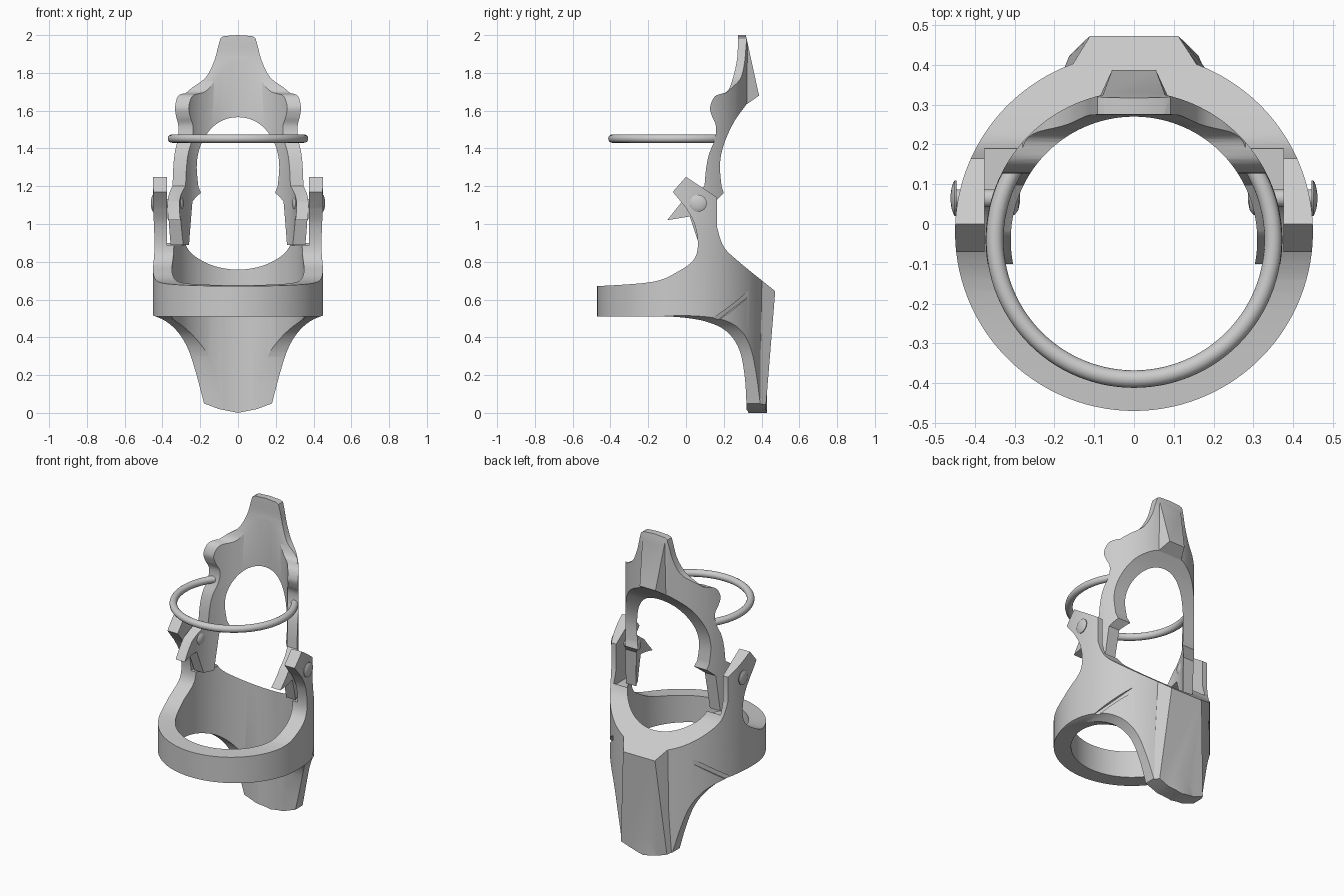
import bpy, bmesh, math
from mathutils import Matrix, Vector

if "Cube" in bpy.data.objects:
    bpy.data.objects.remove(bpy.data.objects["Cube"])


def smooth(pts, n=6):
    """Catmull-Rom curve through 2D points."""
    p = [pts[0]] + pts + [pts[-1]]
    out = []
    for i in range(1, len(p) - 2):
        a, b, c, d = (Vector(q) for q in p[i - 1:i + 3])
        for k in range(n):
            t = k / n
            out.append(0.5 * (2 * b + (c - a) * t + (2 * a - 5 * b + 4 * c - d) * t * t
                              + (3 * b - a - 3 * c + d) * t ** 3))
    return [tuple(v) for v in out] + [pts[-1]]


def loft(name, rings):
    """Closed solid through rings of 3D points."""
    bm = bmesh.new()
    vs = [[bm.verts.new(p) for p in r] for r in rings]
    n = len(vs[0])
    for a, b in zip(vs, vs[1:]):
        for i in range(n):
            bm.faces.new((a[i], a[(i + 1) % n], b[(i + 1) % n], b[i]))
    bm.faces.new(vs[0])
    bm.faces.new(vs[-1])
    bmesh.ops.recalc_face_normals(bm, faces=bm.faces)
    me = bpy.data.meshes.new(name)
    bm.to_mesh(me)
    bm.free()
    ob = bpy.data.objects.new(name, me)
    bpy.context.collection.objects.link(ob)
    return ob


def cylinder(name, r, cy, z0, z1, n=128):
    return loft(name, [[(r * math.cos(2 * math.pi * (i + .5) / n),
                         cy + r * math.sin(2 * math.pi * (i + .5) / n), z)
                        for i in range(n)] for z in (z0, z1)])


def side_prism(name, pts):
    return loft(name, [[(x, y, z) for y, z in pts] for x in (-.6, .6)])


def front_prism(name, half):
    """half: right-hand outline from bottom to top, mirrored to the left."""
    pts = half + [(-x, z) for x, z in reversed(half) if abs(x) > 1e-6]
    return loft(name, [[(x, y, z) for x, z in pts] for y in (-.7, .7)])


def box(name, x0, x1, y0, y1, z0, z1):
    return loft(name, [[(x0, y0, z), (x1, y0, z), (x1, y1, z), (x0, y1, z)] for z in (z0, z1)])


def combine(ob, tool, op):
    m = ob.modifiers.new(op, 'BOOLEAN')
    m.object, m.operation, m.solver = tool, op, 'EXACT'
    bpy.context.view_layer.objects.active = ob
    bpy.ops.object.modifier_apply(modifier=m.name)
    bpy.data.objects.remove(tool)


def finish(ob):
    bpy.ops.object.select_all(action='DESELECT')
    ob.select_set(True)
    bpy.context.view_layer.objects.active = ob
    bpy.ops.object.shade_smooth_by_angle(angle=math.radians(28))


def ridge(levels):
    """Trapezoid rib on the back; level = (z, face half width, face y, base half width, base y)."""
    return loft("rib", [[(-b, by, z), (-f, fy, z), (f, fy, z), (b, by, z)]
                        for z, f, fy, b, by in levels])


# Lower cuff: ring, back plate and two hinge arms
cuff = cylinder("lower_cuff", .45, -.02, -.05, 1.4)
combine(cuff, ridge([(-.05, .17, .416, .20, .345), (.85, .095, .489, .19, .345)]), 'UNION')
combine(cuff, cylinder("bore", .35, -.02, -.2, 1.5), 'DIFFERENCE')
lower_side = (
    smooth([(-.6, .67), (-.45, .672), (-.17, .695), (-.04, .75), (.04, .81), (.063, .89),
            (.045, 1.0), (0, 1.085)])
    + [(-.07, 1.17), (0, 1.25), (.165, 1.14)]
    + smooth([(.165, .98), (.2, .88), (.28, .80), (.49, .63)])
    + [(.6, .55), (.6, -.02), (.32, -.02)]
    + smooth([(.32, .05), (.31, .2), (.28, .34), (.21, .435), (.1, .485), (-.05, .508), (-.2, .51)])
    + [(-.6, .51)])
combine(cuff, side_prism("side_cut", lower_side), 'INTERSECT')
lower_front = ([(0, 0), (.1, .02), (.18, .05)]
               + smooth([(.185, .07), (.225, .22), (.265, .34), (.32, .43), (.39, .49), (.47, .522)])
               + [(.6, .55), (.6, 1.5)])
combine(cuff, front_prism("front_cut", lower_front), 'INTERSECT')
# Hinge recess between the arms
combine(cuff, box("recess", -.376, .376, -.3, .19, .885, 1.4), 'DIFFERENCE')
# Slanted lens-shaped grooves on both sides
for s in (1, -1):
    slot = box("slot", -.15, .15, 0, .06, -.013, .013)
    a = math.atan2(.26, .367)
    turn = a - math.pi / 2
    slot.data.transform(Matrix.Rotation(math.radians(32), 4, 'Y'))
    slot.data.transform(Matrix.Translation((0, .433, .555)))
    slot.data.transform(Matrix.Rotation(turn, 4, 'Z'))
    slot.data.transform(Matrix.Translation((0, -.02, 0)))
    if s < 0:
        slot.data.transform(Matrix.Scale(-1, 4, (1, 0, 0)))
        slot.data.flip_normals()
    combine(cuff, slot, 'DIFFERENCE')
finish(cuff)

# Upper frame: arched shell with crest and hinge hooks
frame = cylinder("upper_frame", .373, -.04, .8, 2.1)
combine(frame, ridge([(1.55, .045, .415, .11, .27), (2.05, .085, .306, .10, .27)]), 'UNION')
combine(frame, cylinder("bore", .31, -.04, .7, 2.2), 'DIFFERENCE')
upper_side = (
    smooth([(.277, 2.05), (.275, 1.98), (.27, 1.87), (.243, 1.755), (.215, 1.70), (.155, 1.677),
            (.128, 1.62), (.138, 1.57), (.158, 1.52), (.153, 1.45), (.122, 1.37), (.106, 1.29),
            (.098, 1.2)])
    + [(-.02, 1.12), (-.1, 1.02), (.02, 1.04), (.07, .89), (.13, .89), (.155, 1.12), (.2, 1.165)]
    + smooth([(.188, 1.2), (.18, 1.315), (.2, 1.42), (.254, 1.54), (.32, 1.633)])
    + [(.387, 1.68), (.306, 2.05)])
combine(frame, side_prism("side_cut", upper_side), 'INTERSECT')
upper_front = ([(.5, .7), (.5, 1.72), (.34, 1.69)]
               + smooth([(.28, 1.69), (.24, 1.724), (.17, 1.777), (.127, 1.86), (.105, 1.94), (.092, 1.985)])
               + [(.075, 1.995), (0, 2.0)])
combine(frame, front_prism("front_cut", upper_front), 'INTERSECT')
finish(frame)

# Round hoop at the front, its ends buried in the frame
a0, a1, n = math.radians(-218), math.radians(38), 80
hoop_rings = []
for i in range(n + 1):
    a = a0 + (a1 - a0) * i / n
    hoop_rings.append([((.35 + .022 * math.cos(t)) * math.cos(a),
                        -.04 + (.35 + .022 * math.cos(t)) * math.sin(a),
                        1.452 + .022 * math.sin(t))
                       for t in (2 * math.pi * k / 16 for k in range(16))])
finish(loft("front_hoop", hoop_rings))

# Hinge rivets: domed heads joined by a pin
rivet_profile = [(.287, .012), (.291, .03), (.299, .041), (.308, .045), (.313, .045), (.314, .022),
                 (.446, .022), (.447, .045), (.451, .045), (.455, .038), (.459, .025), (.461, .01)]
for side, s in (("right", 1), ("left", -1)):
    rings = [[(s * x, .065 + r * math.cos(t), 1.11 + r * math.sin(t))
              for t in (2 * math.pi * k / 32 for k in range(32))] for x, r in rivet_profile]
    finish(loft(side + "_hinge_rivet", rings))
